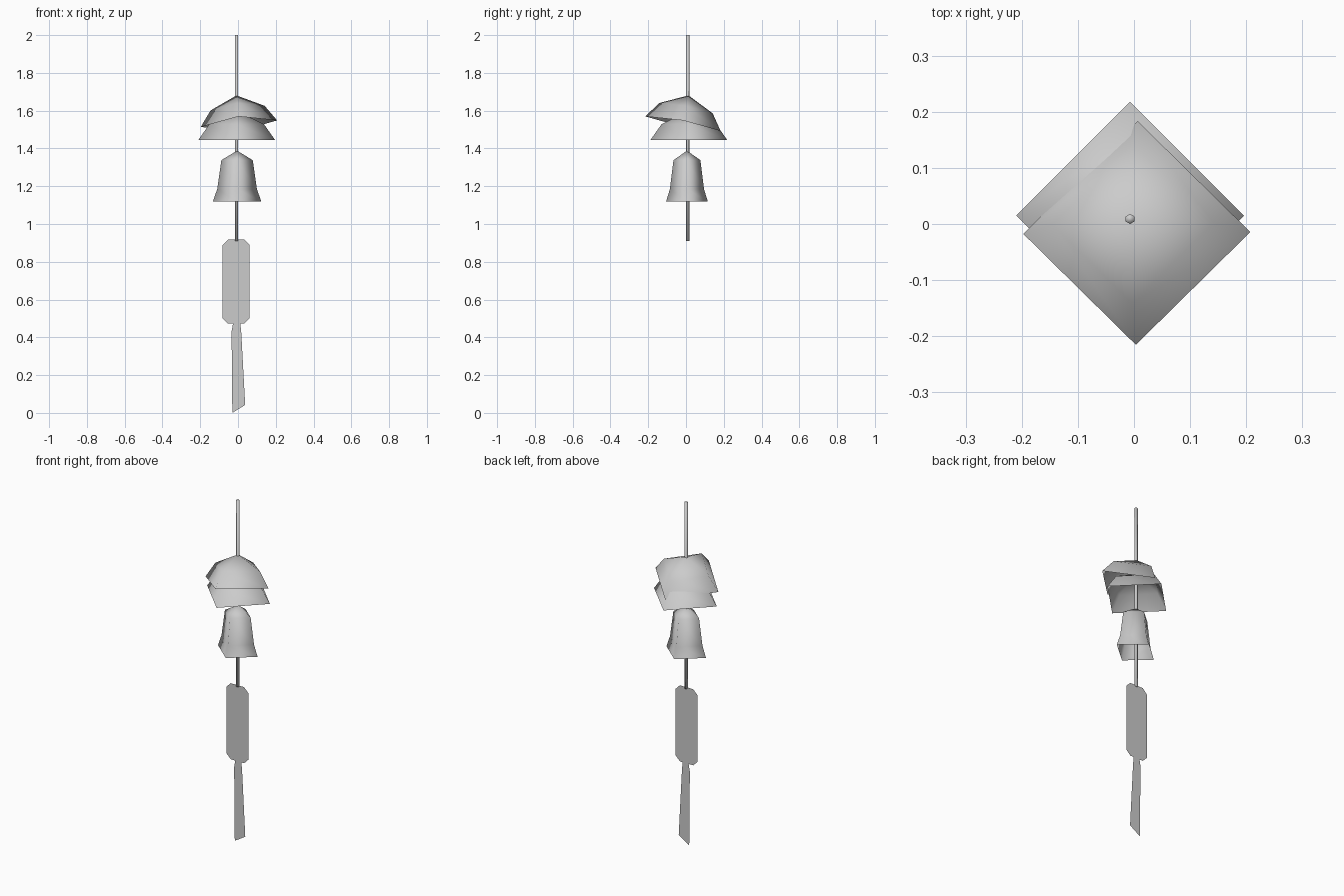
import bpy, bmesh, math
from mathutils import Matrix, Vector

if "Cube" in bpy.data.objects:
    bpy.data.objects.remove(bpy.data.objects["Cube"])

grey = bpy.data.materials.new("soft_grey")
grey.diffuse_color = (0.6, 0.6, 0.6, 1)
grey.use_nodes = True
grey.node_tree.nodes["Principled BSDF"].inputs["Base Color"].default_value = grey.diffuse_color


def finish(name, bm, smooth):
    bmesh.ops.recalc_face_normals(bm, faces=bm.faces)
    for f in bm.faces:
        f.smooth = smooth
    mesh = bpy.data.meshes.new(name)
    bm.to_mesh(mesh)
    bm.free()
    mesh.materials.append(grey)
    obj = bpy.data.objects.new(name, mesh)
    bpy.context.collection.objects.link(obj)
    return obj


def square_bell(name, centre, apex, rings, tilt=(0, 0), stretch=1.0):
    """Open four-sided shell: an apex and rings of (radius, height), corners on the axes."""
    bm = bmesh.new()
    tip = bm.verts.new((0, 0, apex))
    above = None
    for r, z in rings:
        ring = [bm.verts.new((r * math.cos(i * math.pi / 2),
                              stretch * r * math.sin(i * math.pi / 2), z)) for i in range(4)]
        for i in range(4):
            j = (i + 1) % 4
            if above is None:
                bm.faces.new((tip, ring[i], ring[j]))
            else:
                bm.faces.new((above[i], ring[i], ring[j], above[j]))
        above = ring
    axis = Vector((-tilt[0], -tilt[1], 1)).normalized()
    turn = Vector((0, 0, 1)).rotation_difference(axis).to_matrix().to_4x4()
    bm.transform(Matrix.Translation(centre) @ turn)
    return finish(name, bm, True)


def paper(name, outline, y):
    """Flat sheet facing the front."""
    bm = bmesh.new()
    bm.faces.new([bm.verts.new((x, y, z)) for x, z in outline])
    return finish(name, bm, False)


# Two stacked caps, the upper one tipped back
cap = [(0.144, 0.084), (0.203, 0)]
square_bell("upper_cap", (0.005, -0.016, 1.531), 0.153, cap, tilt=(0.087, -0.195))
square_bell("lower_cap", (-0.007, 0.015, 1.445), 0.153, cap)

# Hanging bell with a flared lip
square_bell("bell", (-0.005, 0.005, 1.12), 0.268,
            [(0.083, 0.218), (0.105, 0.065), (0.128, 0)], stretch=0.86)

# Cord
bm = bmesh.new()
bmesh.ops.create_cone(bm, segments=6, radius1=0.009, radius2=0.009, depth=1.09,
                      cap_ends=True, matrix=Matrix.Translation((-0.007, 0.009, 1.455)))
finish("cord", bm, True)

# Paper tag with clipped corners, and its slanted tail
x0, x1, z0, z1, c = -0.081, 0.061, 0.472, 0.917, 0.028
paper("tag", [(x0 + c, z0), (x1 - c, z0), (x1, z0 + c), (x1, z1 - c),
              (x1 - c, z1), (x0 + c, z1), (x0, z1 - c), (x0, z0 + c)], 0.009)
paper("tail", [(-0.03, 0), (0.038, 0.042), (0.017, 0.43), (0.012, 0.476),
               (-0.026, 0.476), (-0.034, 0.43)], 0.013)
